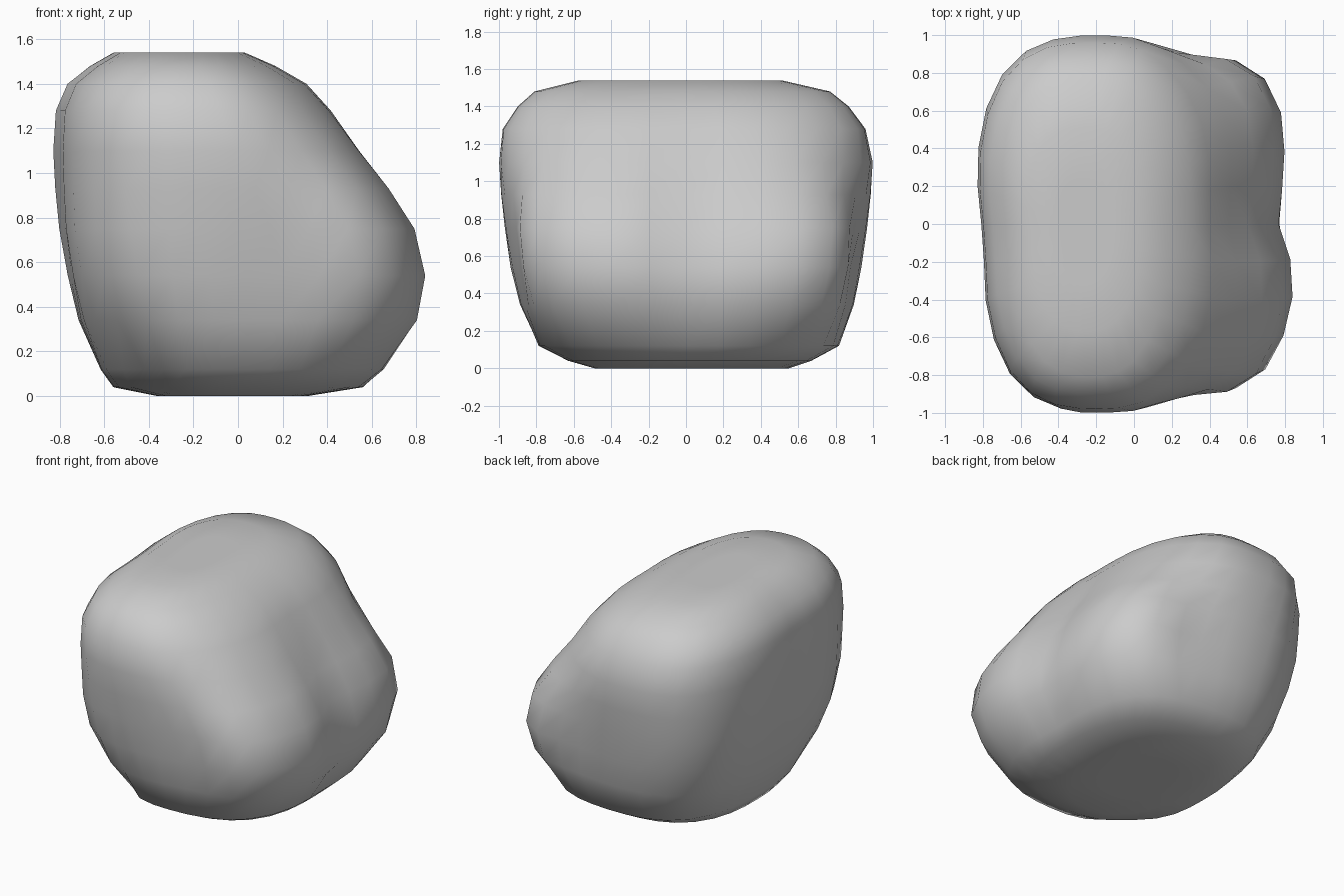
import bpy, bmesh
from math import sin, cos, pi, exp

if "Cube" in bpy.data.objects:
    bpy.data.objects.remove(bpy.data.objects["Cube"])

# Height sections: z, x min, x max, y min, y max, squareness
SECTIONS = [
    (0.00, -0.36, 0.31, -0.49, 0.55, 2.5),
    (0.04, -0.56, 0.56, -0.63, 0.67, 2.6),
    (0.12, -0.62, 0.66, -0.79, 0.82, 2.8),
    (0.34, -0.72, 0.81, -0.89, 0.90, 3.2),
    (0.54, -0.77, 0.84, -0.94, 0.94, 3.5),
    (0.75, -0.81, 0.79, -0.97, 0.97, 3.5),
    (0.93, -0.83, 0.68, -0.99, 0.99, 3.2),
    (1.10, -0.84, 0.55, -1.00, 1.00, 3.0),
    (1.28, -0.83, 0.42, -0.98, 0.96, 2.9),
    (1.40, -0.78, 0.31, -0.90, 0.87, 2.8),
    (1.48, -0.68, 0.17, -0.81, 0.77, 2.7),
    (1.54, -0.58, 0.03, -0.57, 0.51, 2.6),
]
SIDES = 32
# Local hollows: centre, radius squared, depth as a fraction
HOLLOWS = [
    (-0.50, -0.62, 0.10, 0.05, 0.12),
    (0.45, 0.80, 1.05, 0.09, 0.05),
]


def bump(v, centre, width):
    return exp(-((v - centre) / width) ** 2)


def dent(x, y, z):
    """Shallow hollows and bulges worn into the stone."""
    x0, y0 = x, y
    if x0 > 0 and 0.1 < z < 1.5:
        side = min(1, x0 / 0.4) * bump(z, 0.75, 0.45)
        x -= side * (0.09 * bump(y0, 0.03, 0.18) + 0.04 * bump(y0, 0.35, 0.25))
        x += side * 0.015 * bump(y0, -0.32, 0.15)
    if x0 < -0.3:
        x += min(1, z) * 0.035 * bump(y0, -0.08, 0.25)
        x += min(1, z) * 0.04 * min(1, max(0, -y0 / 0.5))
    # front and back walls pinch in slightly right of the middle
    y *= 1 - 0.055 * bump(x0, 0.30, 0.22) * min(1, z / 0.5)
    for cx, cy, cz, r2, depth in HOLLOWS:
        k = depth * exp(-((x0 - cx) ** 2 + (y0 - cy) ** 2 + (z - cz) ** 2) / r2)
        x, y = x * (1 - k), y * (1 - k)
    return x, y, z


def ring(bm, section, scale=1.0):
    z, x0, x1, y0, y1, n = section
    verts = []
    for i in range(SIDES):
        a = 2 * pi * i / SIDES
        c, s = cos(a), sin(a)
        r = scale * (abs(c) ** n + abs(s) ** n) ** (-1 / n)
        x = (x0 + x1) / 2 + (x1 - x0) / 2 * r * c
        y = (y0 + y1) / 2 + (y1 - y0) / 2 * r * s
        verts.append(bm.verts.new(dent(x, y, z)))
    return verts


# Boulder: stacked sections joined into one skin, with inset caps
bm = bmesh.new()
rings = [ring(bm, SECTIONS[0], 0.5)]
rings += [ring(bm, s) for s in SECTIONS]
rings.append(ring(bm, SECTIONS[-1], 0.5))
for lower, upper in zip(rings, rings[1:]):
    for i in range(SIDES):
        j = (i + 1) % SIDES
        bm.faces.new((lower[i], lower[j], upper[j], upper[i]))
bm.faces.new(rings[0][::-1])
bm.faces.new(rings[-1])
bmesh.ops.recalc_face_normals(bm, faces=bm.faces[:])
for f in bm.faces:
    f.smooth = True

mesh = bpy.data.meshes.new("boulder")
bm.to_mesh(mesh)
bm.free()
bpy.context.collection.objects.link(bpy.data.objects.new("boulder", mesh))
